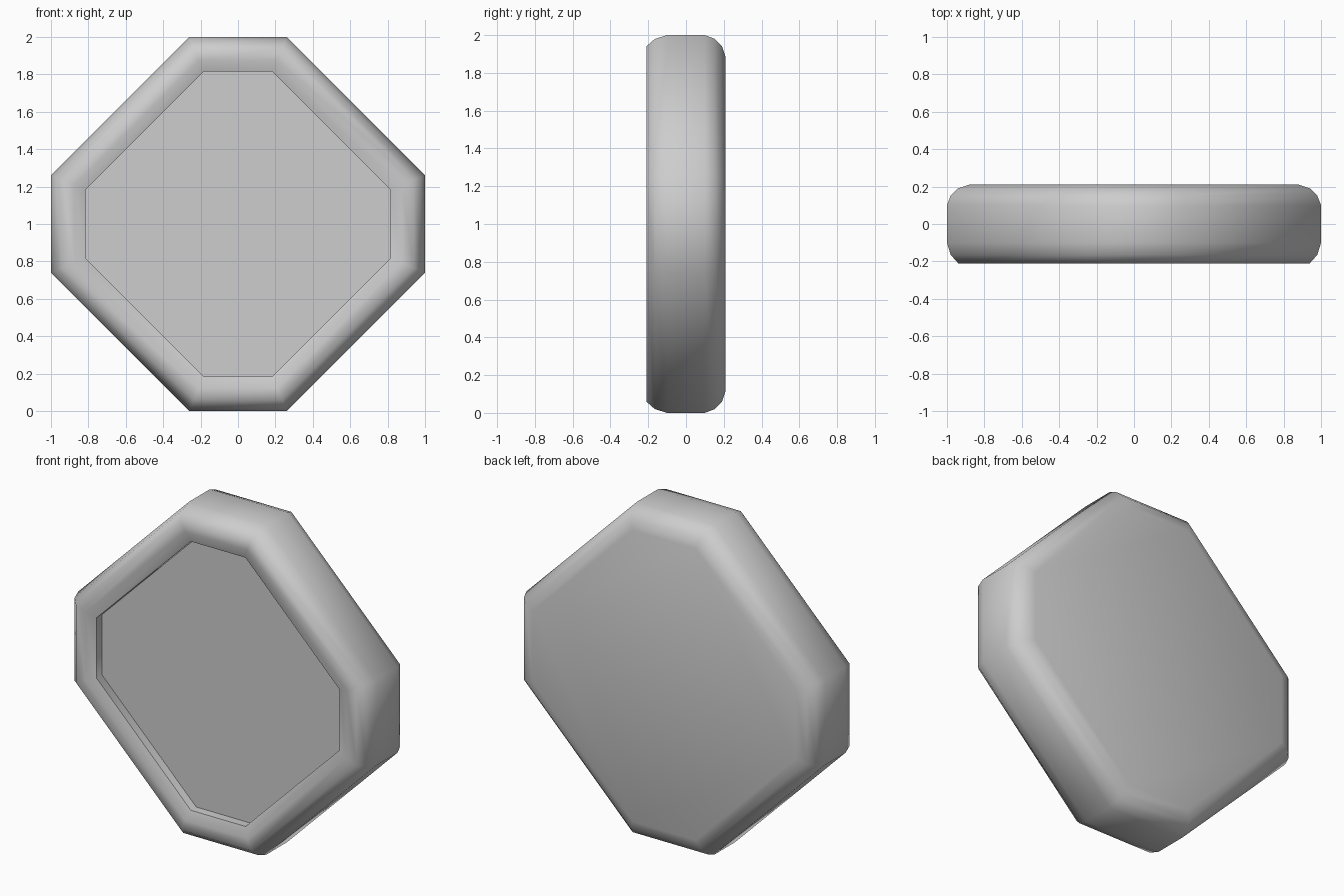
import bpy
import bmesh
import math

cube = bpy.data.objects.get("Cube")
if cube:
    bpy.data.objects.remove(cube, do_unlink=True)

# Plain grey for the whole casing
grey = bpy.data.materials.new("mid_grey")
grey.use_nodes = True
grey.diffuse_color = (0.61, 0.61, 0.61, 1)
grey.node_tree.nodes["Principled BSDF"].inputs["Base Color"].default_value = (0.61, 0.61, 0.61, 1)

HALF = 1.0       # half width across the straight sides
CORNER = 0.26    # half length of a straight side


def octagon(bm, y, inset):
    """Octagon in the xz plane, all sides moved inward by the same amount."""
    r = HALF - inset
    c = CORNER - inset * (math.sqrt(2) - 1)
    points = [(c, r), (r, c), (r, -c), (c, -r), (-c, -r), (-r, -c), (-r, c), (-c, r)]
    return [bm.verts.new((x, y, HALF + z)) for x, z in points]


# Depth and inset of each loop, from recess floor over the rounded rim to the back
profile = [
    (-0.138, 0.185), (-0.19, 0.185), (-0.21, 0.125), (-0.21, 0.06), (-0.165, 0.02),
    (-0.10, 0.0), (0.10, 0.0), (0.152, 0.02), (0.19, 0.058), (0.21, 0.117),
]

bm = bmesh.new()
loops = [octagon(bm, y, inset) for y, inset in profile]
for a, b in zip(loops, loops[1:]):
    for i in range(8):
        j = (i + 1) % 8
        bm.faces.new((a[i], a[j], b[j], b[i]))
bm.faces.new(loops[0])
bm.faces.new(loops[-1])
bmesh.ops.recalc_face_normals(bm, faces=bm.faces)

mesh = bpy.data.meshes.new("octagonal_casing")
bm.to_mesh(mesh)
bm.free()
mesh.materials.append(grey)
casing = bpy.data.objects.new("octagonal_casing", mesh)
bpy.context.collection.objects.link(casing)

# Rounded shell stays smooth, recess edges stay sharp
bpy.ops.object.select_all(action="DESELECT")
casing.select_set(True)
bpy.context.view_layer.objects.active = casing
bpy.ops.object.shade_smooth_by_angle(angle=math.radians(65))
